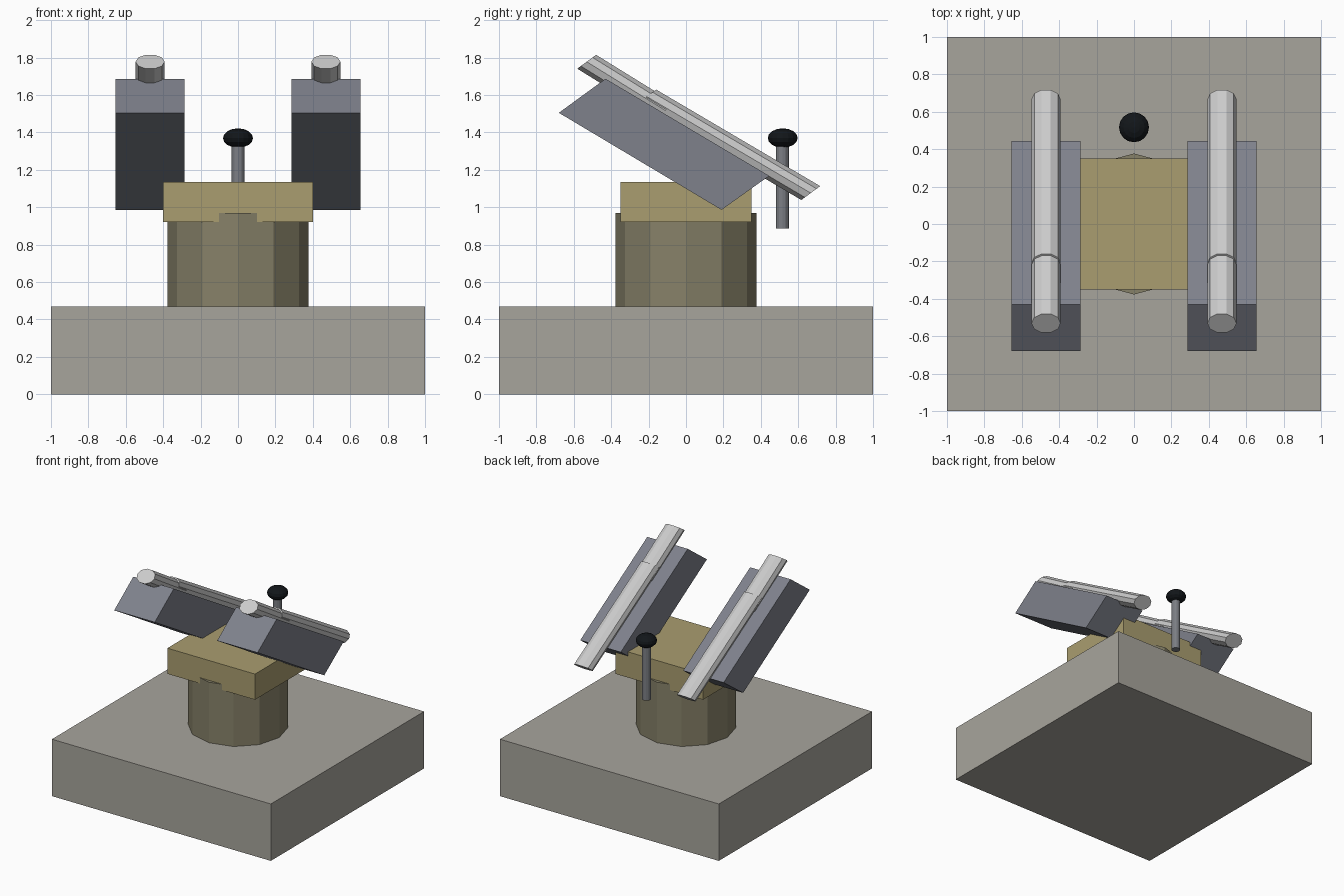
import bpy, bmesh, math
from mathutils import Vector

if "Cube" in bpy.data.objects:
    bpy.data.objects.remove(bpy.data.objects["Cube"])


def material(name, rgb):
    m = bpy.data.materials.new(name)
    m.diffuse_color = (*rgb, 1)
    m.use_nodes = True
    m.node_tree.nodes["Principled BSDF"].inputs["Base Color"].default_value = m.diffuse_color
    return m


STONE = material("stone", (0.39, 0.375, 0.335))
BRONZE = material("bronze", (0.24, 0.22, 0.14))
BRASS = material("brass", (0.40, 0.34, 0.16))
STEEL = material("steel", (0.21, 0.22, 0.26))
SILVER = material("silver", (0.85, 0.85, 0.83))
ROD = material("rod_grey", (0.20, 0.21, 0.23))
BLACK = material("black", (0.006, 0.008, 0.01))


def finish(name, bm, mat):
    bmesh.ops.recalc_face_normals(bm, faces=bm.faces)
    me = bpy.data.meshes.new(name)
    bm.to_mesh(me)
    bm.free()
    me.materials.append(mat)
    ob = bpy.data.objects.new(name, me)
    bpy.context.collection.objects.link(ob)
    return ob


def loft(name, ring, offset, mat):
    """Prism: a closed ring of points swept along an offset."""
    bm = bmesh.new()
    a = [bm.verts.new(p) for p in ring]
    b = [bm.verts.new(Vector(p) + Vector(offset)) for p in ring]
    bm.faces.new(a)
    bm.faces.new(b)
    n = len(a)
    for i in range(n):
        j = (i + 1) % n
        bm.faces.new((a[i], a[j], b[j], b[i]))
    return finish(name, bm, mat)


def box(name, hx, hy, z0, z1, mat):
    ring = [(-hx, -hy, z0), (hx, -hy, z0), (hx, hy, z0), (-hx, hy, z0)]
    return loft(name, ring, (0, 0, z1 - z0), mat)


def oval(centre, u, v, n, phase=0.0):
    c, u, v = Vector(centre), Vector(u), Vector(v)
    angles = [2 * math.pi * (i + phase) / n for i in range(n)]
    return [c + u * math.cos(t) + v * math.sin(t) for t in angles]


# Base, pedestal and head block
box("base", 1, 1, 0, 0.47, STONE)
loft("pedestal", oval((0, 0, 0.47), (0.377, 0, 0), (0, 0.377, 0), 12),
     (0, 0, 0.5), BRONZE)
box("head_block", 0.4, 0.35, 0.922, 1.134, BRASS)

# Twin tilted housings, each with a two-piece barrel
for side, label in ((-1, "left"), (1, "right")):
    x = side * 0.47
    profile = [(-0.68, 1.505), (-0.43, 1.687), (0.445, 1.168), (0.19, 0.986)]
    loft(f"{label}_housing", [(x - 0.185, y, z) for y, z in profile],
         (0.37, 0, 0), STEEL)
    u, v = (0.078, 0, 0), (0, 0.053, 0.039)
    loft(f"{label}_barrel_front", oval((x, -0.531, 1.778), u, v, 10),
         (0, 0.42, -0.26), SILVER)
    loft(f"{label}_barrel_rear", oval((x, 0.667, 1.076), u, v, 10),
         (0, -0.877, 0.516), SILVER)

# Control lever with flattened knob
loft("lever_rod", oval((0, 0.515, 0.886), (0.035, 0, 0), (0, 0.035, 0), 12),
     (0, 0, 0.46), ROD)
bm = bmesh.new()
bmesh.ops.create_uvsphere(bm, u_segments=16, v_segments=8, radius=1)
bmesh.ops.scale(bm, vec=(0.08, 0.08, 0.052), verts=bm.verts)
bmesh.ops.translate(bm, vec=(0, 0.517, 1.37), verts=bm.verts)
finish("lever_knob", bm, BLACK)
